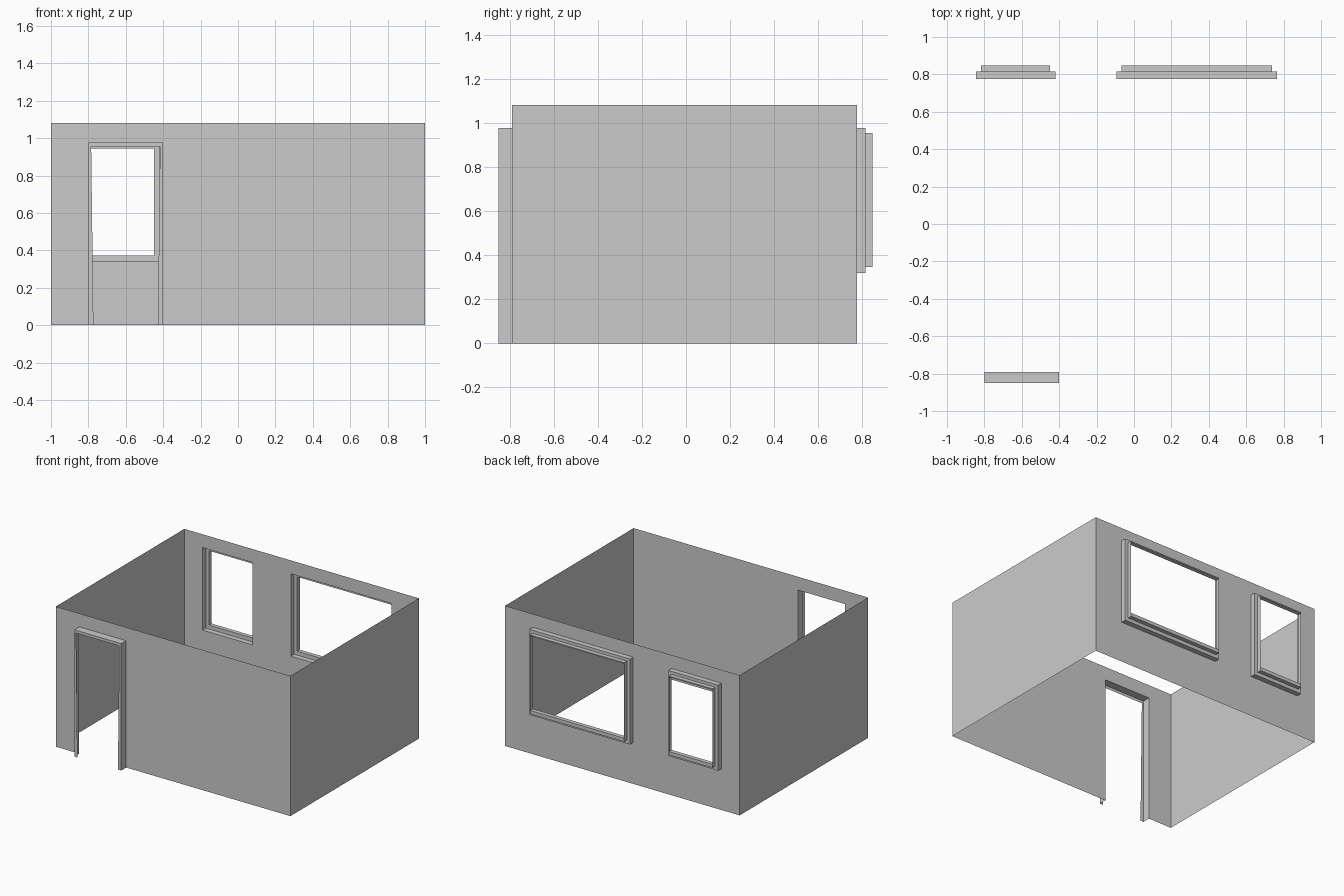
import bpy

if "Cube" in bpy.data.objects:
    bpy.data.objects.remove(bpy.data.objects["Cube"])

FRONT, BACK, H = -0.79, 0.775, 1.08


def make(name, verts, faces):
    me = bpy.data.meshes.new(name)
    me.from_pydata(verts, [], faces)
    me.update()
    ob = bpy.data.objects.new(name, me)
    bpy.context.collection.objects.link(ob)
    return ob


def wall(name, y, xs, zs, holes, flip=False):
    """Single-sheet wall made of grid cells, leaving out the hole cells."""
    n = len(xs)
    verts = [(x, y, z) for z in zs for x in xs]
    faces = []
    for j in range(len(zs) - 1):
        for i in range(n - 1):
            if (i, j) not in holes:
                a = j * n + i
                f = (a, a + 1, a + n + 1, a + n)
                faces.append(f[::-1] if flip else f)
    make(name, verts, faces)


def loft(name, loops, closed=True):
    """Skin a series of (y, [(x, z), ...]) outlines."""
    n = len(loops[0][1])
    verts = [(x, y, z) for y, pts in loops for x, z in pts]
    faces = []
    for k in range(len(loops) - 1):
        for i in range(n if closed else n - 1):
            j = (i + 1) % n
            faces.append((k * n + i, k * n + j, (k + 1) * n + j, (k + 1) * n + i))
    return make(name, verts, faces)


def box(name, x0, x1, y0, y1, z0, z1):
    v = [(x, y, z) for x in (x0, x1) for y in (y0, y1) for z in (z0, z1)]
    make(name, v, [(0, 1, 3, 2), (4, 6, 7, 5), (0, 4, 5, 1),
                   (2, 3, 7, 6), (0, 2, 6, 4), (1, 5, 7, 3)])


def rect(x0, x1, z0, z1):
    return [(x0, z0), (x0, z1), (x1, z1), (x1, z0)]


# Thin walls, open at top and bottom
windows = {"small_window": (-0.845, -0.42), "large_window": (-0.093, 0.765)}
wall("front_wall", FRONT, [-1, -0.8, -0.4, 1], [0, 0.977, H], {(1, 0)})
wall("back_wall", BACK, [-1, -0.845, -0.42, -0.093, 0.765, 1],
     [0, 0.342, 0.977, H], {(1, 1), (3, 1)}, flip=True)
for name, x in (("left_wall", -1), ("right_wall", 1)):
    f = (0, 1, 2, 3) if x > 0 else (3, 2, 1, 0)
    make(name, [(x, FRONT, 0), (x, BACK, 0), (x, BACK, H), (x, FRONT, H)], [f])

# Door surround: shallow casing with a narrow front lip
outer = rect(-0.8, -0.4, 0, 0.977)
lip = [(-0.773, 0), (-0.785, 0.955), (-0.417, 0.955), (-0.428, 0)]
loft("door_frame", [(FRONT, outer), (-0.85, outer), (-0.85, lip)], closed=False)

# Stepped window surrounds with solid sills and a thin head strip
Y1, Y2 = 0.815, 0.847
for name, (a, b) in windows.items():
    c, d = a + 0.027, b - 0.028
    big, small = rect(a, b, 0.342, 0.977), rect(c, d, 0.372, 0.954)
    loft(name + "_frame", [(BACK, big), (Y1, big), (Y1, small), (Y2, small)])
    box(name + "_lower_sill", a, b, BACK, Y1, 0.318, 0.342)
    box(name + "_upper_sill", c, d, Y1, Y2, 0.345, 0.372)
    box(name + "_head", c, d, Y1, Y2, 0.945, 0.954)
